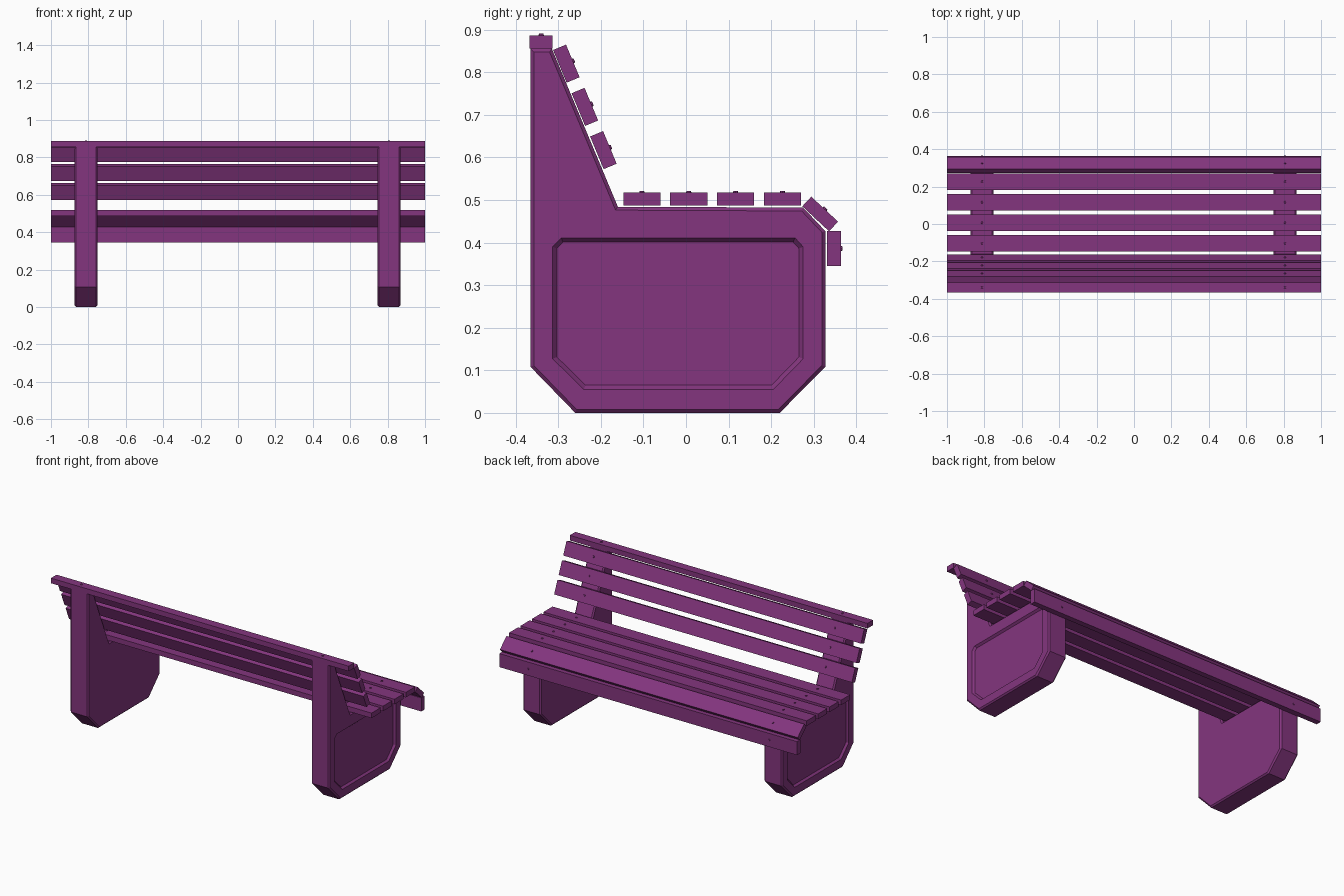
import bpy
import bmesh
from math import atan2, cos, sin, radians
from mathutils import Vector, Matrix

cube = bpy.data.objects.get("Cube")
if cube:
    bpy.data.objects.remove(cube, do_unlink=True)

# One paint colour for the whole bench
PURPLE = (0.23, 0.036, 0.21, 1)
paint = bpy.data.materials.new("purple paint")
paint.use_nodes = True
paint.diffuse_color = PURPLE
paint.node_tree.nodes["Principled BSDF"].inputs["Base Color"].default_value = PURPLE


def add_object(name, bm):
    bmesh.ops.recalc_face_normals(bm, faces=bm.faces)
    mesh = bpy.data.meshes.new(name)
    bm.to_mesh(mesh)
    bm.free()
    mesh.materials.append(paint)
    obj = bpy.data.objects.new(name, mesh)
    bpy.context.collection.objects.link(obj)
    return obj


def shrink(points, d):
    """Offset a counter-clockwise outline inward by d with mitred corners."""
    pts = [Vector(p) for p in points]
    result = []
    for i, p in enumerate(pts):
        a = (p - pts[i - 1]).normalized()
        b = (pts[(i + 1) % len(pts)] - p).normalized()
        na, nb = Vector((-a.y, a.x)), Vector((-b.y, b.x))
        result.append(p + (na + nb) * d / (1 + na.dot(nb)))
    return result


def ring(bm, points, x):
    return [bm.verts.new((x, p[0], p[1])) for p in points]


def bridge(bm, a, b):
    for i in range(len(a)):
        j = (i + 1) % len(a)
        bm.faces.new((a[i], a[j], b[j], b[i]))


# Concrete style end supports with chamfered rims and a sunken outer panel
OUTLINE = [(-0.26, 0), (0.22, 0), (0.327, 0.108), (0.327, 0.427), (0.275, 0.482),
           (-0.16, 0.484), (-0.315, 0.855), (-0.365, 0.855), (-0.365, 0.108)]
PANEL = [(-0.24, 0.055), (0.205, 0.055), (0.275, 0.127), (0.275, 0.39),
         (0.256, 0.411), (-0.293, 0.411), (-0.313, 0.39), (-0.313, 0.127)]
CHAMFER = 0.008
DEPTH = 0.012


def support(name, inner, outer):
    s = 1 if outer > inner else -1
    rim = shrink(OUTLINE, CHAMFER)
    bm = bmesh.new()
    rings = [ring(bm, rim, inner), ring(bm, OUTLINE, inner + s * CHAMFER),
             ring(bm, OUTLINE, outer - s * CHAMFER), ring(bm, rim, outer)]
    for a, b in zip(rings, rings[1:]):
        bridge(bm, a, b)
    bm.faces.new(rings[0])
    lip = ring(bm, PANEL, outer)
    floor = ring(bm, shrink(PANEL, 0.01), outer - s * DEPTH)
    bridge(bm, lip, floor)
    bm.faces.new(floor)
    # Flat outer face between the rim and the panel lip
    border = [bm.edges.get((r[i - 1], r[i])) for r in (rings[3], lip) for i in range(len(r))]
    bmesh.ops.triangle_fill(bm, edges=border, use_beauty=True)
    add_object(name, bm)


support("left_support", 0.746, 0.869)
support("right_support", -0.751, -0.874)


# Slats: centre y, centre z, width, thickness, angle of the outward face about x
LEAN = atan2(-0.373, 0.155)
slats = [("top_rail", -0.34, 0.871, 0.054, 0.031, 0),
         ("front_slat", 0.347, 0.386, 0.082, 0.033, radians(-90)),
         ("seat_edge_slat", 0.315, 0.467, 0.086, 0.031, radians(-43))]
slats += [("seat_slat", -0.1035 + 0.11 * i, 0.502, 0.087, 0.031, 0) for i in range(4)]
slats += [("back_slat", -0.281 + 0.0435 * i, 0.82 - 0.1015 * i, 0.083, 0.033, LEAN)
          for i in range(3)]

for name, y, z, width, thick, angle in slats:
    turn = Matrix.Translation((0, y, z)) @ Matrix.Rotation(angle, 4, "X")
    bm = bmesh.new()
    bmesh.ops.create_cube(bm, size=1, matrix=turn @ Matrix.Diagonal((2, width, thick, 1)))
    add_object(name, bm)

    # Small bolt heads where the slat crosses each support
    bm = bmesh.new()
    for x in (-0.8125, 0.8075):
        spot = turn @ Matrix.Translation((x, 0, thick / 2 + 0.001))
        bmesh.ops.create_cone(bm, cap_ends=True, segments=8, radius1=0.007,
                              radius2=0.005, depth=0.006, matrix=spot)
    add_object(name + "_bolts", bm)
